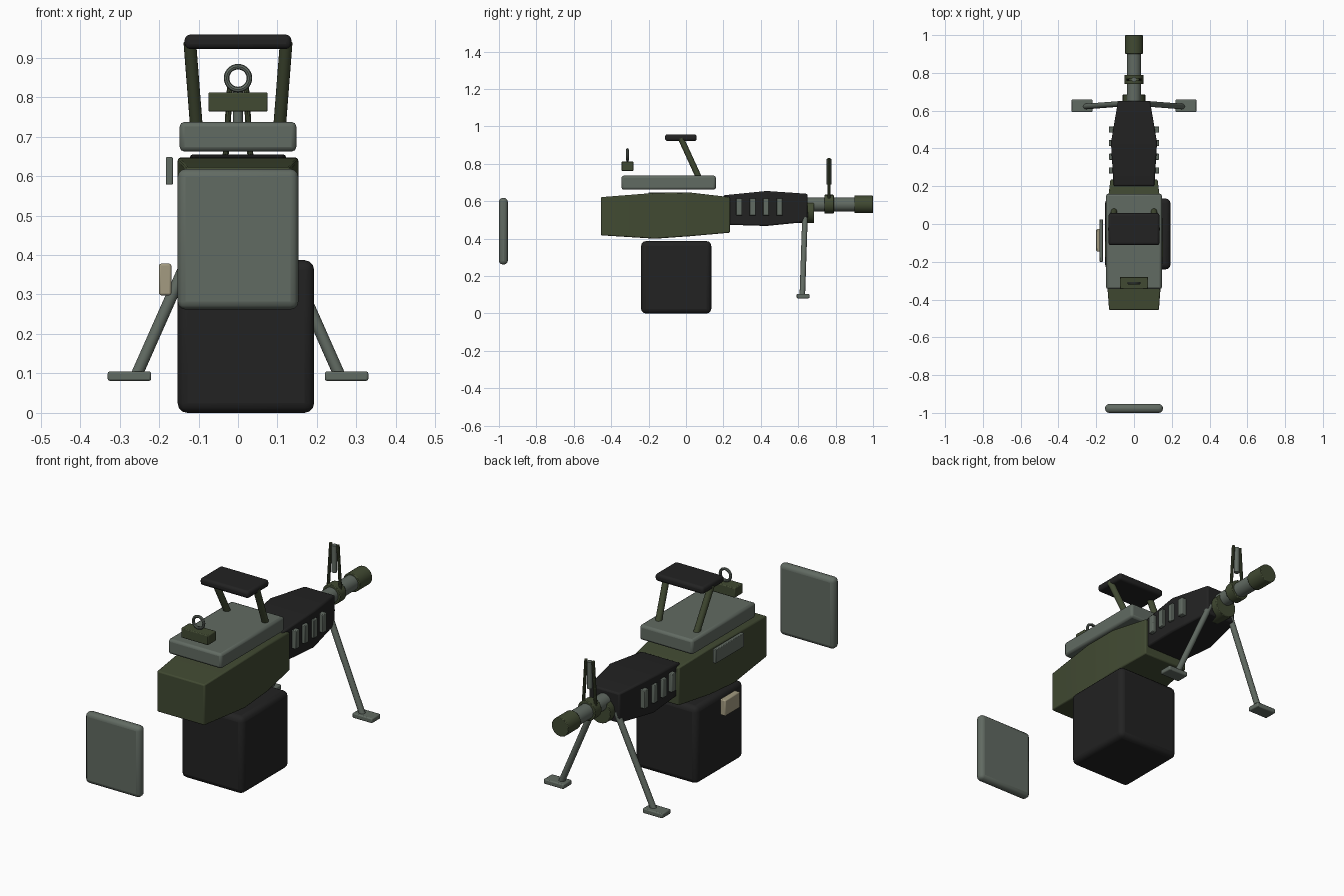
import bpy, bmesh, math
from mathutils import Vector

if "Cube" in bpy.data.objects:
    bpy.data.objects.remove(bpy.data.objects["Cube"])


def material(name, rgb):
    m = bpy.data.materials.new(name)
    m.diffuse_color = (*rgb, 1)
    m.use_nodes = True
    m.node_tree.nodes["Principled BSDF"].inputs["Base Color"].default_value = m.diffuse_color
    return m


BLACK = material("black", (0.016, 0.016, 0.016))
GREEN = material("olive green", (0.053, 0.068, 0.032))
GREY = material("grey green", (0.12, 0.145, 0.122))
TAN = material("tan", (0.37, 0.33, 0.22))


def finish(name, bm, mat, bevel=0.0, segments=2):
    bmesh.ops.recalc_face_normals(bm, faces=bm.faces)
    me = bpy.data.meshes.new(name)
    bm.to_mesh(me)
    bm.free()
    me.materials.append(mat)
    ob = bpy.data.objects.new(name, me)
    bpy.context.collection.objects.link(ob)
    if bevel:
        mod = ob.modifiers.new("bevel", "BEVEL")
        mod.width = bevel
        mod.segments = segments
        mod.limit_method = 'ANGLE'
    bpy.context.view_layer.objects.active = ob
    ob.select_set(True)
    bpy.ops.object.shade_smooth_by_angle(angle=math.radians(35))
    ob.select_set(False)
    return ob


def box(name, x, y, z, mat, bevel=0.0, segments=2):
    """Box from (min, max) ranges."""
    bm = bmesh.new()
    bmesh.ops.create_cube(bm, size=1)
    for v in bm.verts:
        v.co = Vector([(r[0] + r[1]) / 2 + c * (r[1] - r[0])
                       for r, c in zip((x, y, z), v.co)])
    return finish(name, bm, mat, bevel, segments)


def rod(name, a, b, radius, mat, sides=20, bevel=0.0):
    """Cylinder between two points."""
    a, b = Vector(a), Vector(b)
    bm = bmesh.new()
    bmesh.ops.create_cone(bm, cap_ends=True, segments=sides, radius1=radius,
                          radius2=radius, depth=(b - a).length)
    q = Vector((0, 0, 1)).rotation_difference(b - a)
    for v in bm.verts:
        v.co = q @ v.co + (a + b) / 2
    return finish(name, bm, mat, bevel)


def loft(name, sections, mat, bevel):
    """Rectangular sections (y, half width, bottom, top) joined along y."""
    bm = bmesh.new()
    rings = [[bm.verts.new(p) for p in ((-w, y, lo), (w, y, lo), (w, y, hi), (-w, y, hi))]
             for y, w, lo, hi in sections]
    for r, s in zip(rings, rings[1:]):
        for i in range(4):
            j = (i + 1) % 4
            bm.faces.new((r[i], r[j], s[j], s[i]))
    bm.faces.new(rings[0])
    bm.faces.new(rings[-1])
    return finish(name, bm, mat, bevel)


def ring(name, centre, major, minor, mat):
    """Torus facing along y."""
    bm = bmesh.new()
    n, m = 28, 8
    grid = []
    for i in range(n):
        a = 2 * math.pi * i / n
        row = []
        for k in range(m):
            b = 2 * math.pi * k / m
            r = major + minor * math.cos(b)
            row.append(bm.verts.new((centre[0] + r * math.cos(a),
                                     centre[1] + minor * math.sin(b),
                                     centre[2] + r * math.sin(a))))
        grid.append(row)
    for i in range(n):
        for k in range(m):
            bm.faces.new((grid[i][k], grid[(i + 1) % n][k],
                          grid[(i + 1) % n][(k + 1) % m], grid[i][(k + 1) % m]))
    return finish(name, bm, mat)


# Body: tapered receiver and handguard
loft("receiver", [(-0.455, 0.132, 0.418, 0.622), (-0.165, 0.153, 0.400, 0.645),
                  (0.02, 0.151, 0.413, 0.647), (0.235, 0.125, 0.432, 0.622)], GREEN, 0.006)
loft("handguard", [(0.20, 0.108, 0.475, 0.632), (0.43, 0.122, 0.468, 0.655),
                   (0.65, 0.085, 0.490, 0.640)], BLACK, 0.008)

# Detached butt plate
box("butt_plate", (-0.153, 0.153), (-1.0, -0.953), (0.262, 0.618), GREY, 0.02, 3)

# Feed cover and ammunition box
box("feed_cover", (-0.148, 0.148), (-0.345, 0.16), (0.662, 0.737), GREY, 0.012)
box("ammunition_box", (-0.153, 0.193), (-0.24, 0.135), (0.0, 0.387), BLACK, 0.025, 3)
box("box_latch", (-0.2, -0.169), (-0.145, -0.027), (0.298, 0.378), TAN, 0.005)
box("side_plate", (-0.183, -0.165), (-0.2, 0.025), (0.578, 0.648), GREY, 0.003)

# Barrel assembly
rod("barrel", (0, 0.60, 0.583), (0, 0.93, 0.583), 0.038, GREY, 24)
rod("muzzle", (0, 0.90, 0.583), (0, 1.0, 0.583), 0.047, GREEN, 24, 0.003)
rod("gas_collar", (0, 0.60, 0.543), (0, 0.685, 0.543), 0.06, GREEN, 24, 0.003)
rod("front_sight_base", (0, 0.74, 0.585), (0, 0.79, 0.585), 0.05, GREEN, 24, 0.003)
rod("front_sight_post", (0, 0.765, 0.69), (0, 0.765, 0.825), 0.013, GREY, 12)

# Rear sight
box("rear_sight_block", (-0.075, 0.075), (-0.345, -0.28), (0.763, 0.812), GREEN, 0.004)
ring("rear_sight_ring", (0, -0.313, 0.848), 0.029, 0.007, GREY)

# Carry handle grip
box("carry_handle", (-0.135, 0.135), (-0.112, 0.057), (0.922, 0.958), BLACK, 0.013, 3)

# Mirrored parts
for s, side in ((-1, "left"), (1, "right")):
    rod("handle_strut_" + side, (s * 0.105, 0.072, 0.72), (s * 0.122, -0.028, 0.938),
        0.016, GREEN, 16)
    rod("front_sight_leg_" + side, (s * 0.034, 0.765, 0.61), (s * 0.02, 0.765, 0.83),
        0.008, GREEN, 10)
    rod("bipod_leg_" + side, (s * 0.06, 0.637, 0.54), (s * 0.256, 0.622, 0.098),
        0.015, GREY, 16)
    box("bipod_foot_" + side, sorted((s * 0.22, s * 0.33)), (0.592, 0.66),
        (0.081, 0.105), GREY, 0.005)
    # Handguard vents
    for i in range(4):
        y = 0.284 + i * 0.072
        box(f"vent_{side}_{i + 1}", sorted((s * 0.10, s * 0.133)), (y - 0.016, y + 0.016),
            (0.524, 0.616), GREY, 0.003)
